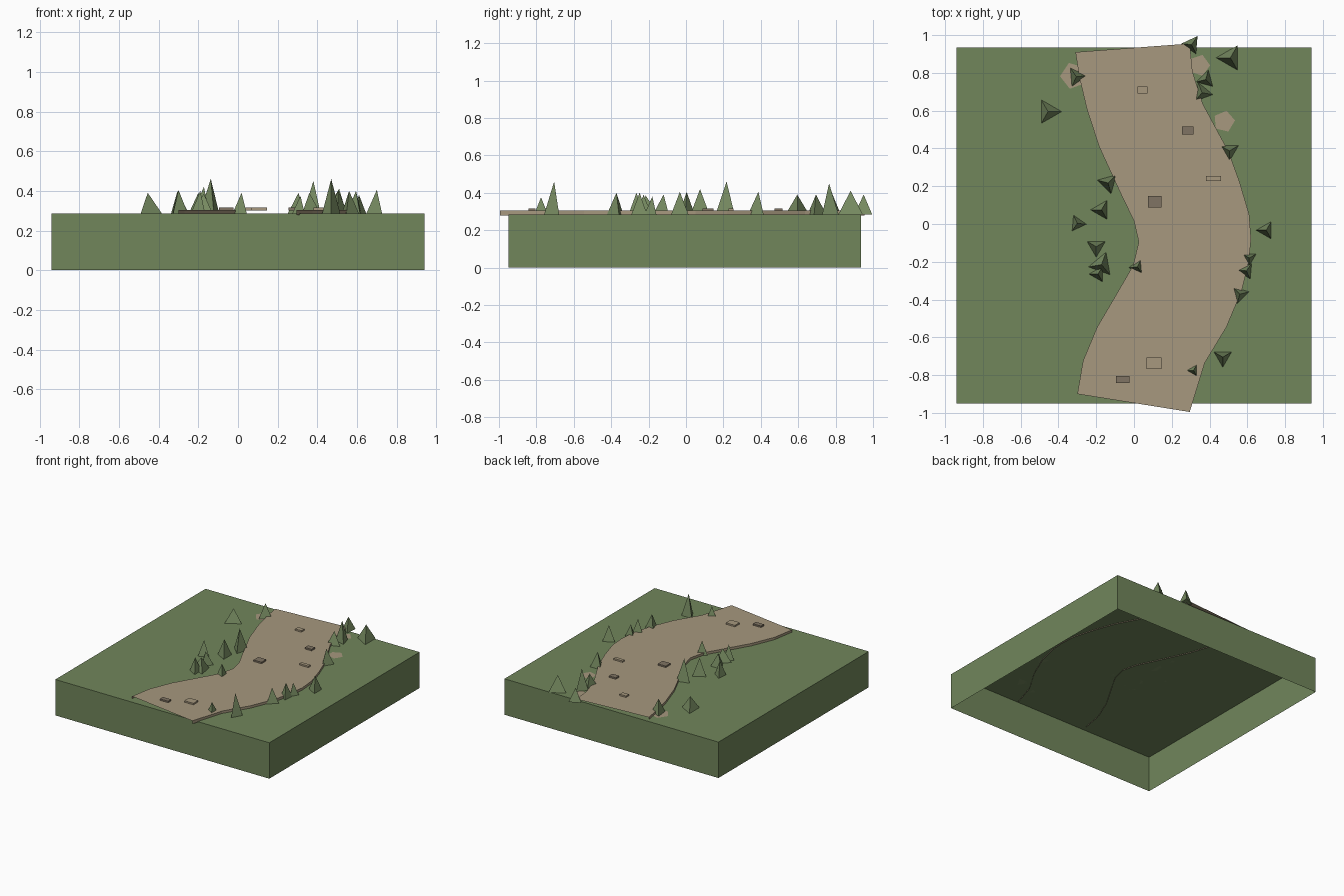
import bpy
import bmesh
from math import cos, sin, radians

cube = bpy.data.objects.get("Cube")
if cube:
    bpy.data.objects.remove(cube, do_unlink=True)

GROUND = 0.285
PATH_TOP = 0.304
PATH_BOTTOM = 0.279


def make_material(name, color):
    material = bpy.data.materials.new(name)
    material.use_nodes = True
    rgba = (*color, 1.0)
    material.diffuse_color = rgba
    material.node_tree.nodes["Principled BSDF"].inputs["Base Color"].default_value = rgba
    return material


grass = make_material("grass_green", (0.165, 0.24, 0.105))
foliage = make_material("foliage_green", (0.185, 0.26, 0.12))
dirt = make_material("dirt_tan", (0.385, 0.315, 0.21))
stone = make_material("stone_brown", (0.215, 0.175, 0.125))


def finish(name, bm, material):
    """Turn a bmesh into a linked, flat shaded object."""
    mesh = bpy.data.meshes.new(name)
    bm.to_mesh(mesh)
    bm.free()
    mesh.materials.append(material)
    obj = bpy.data.objects.new(name, mesh)
    bpy.context.collection.objects.link(obj)
    return obj


def box_mesh(center, size):
    bm = bmesh.new()
    bmesh.ops.create_cube(bm, size=1)
    bmesh.ops.scale(bm, vec=size, verts=bm.verts)
    bmesh.ops.translate(bm, vec=center, verts=bm.verts)
    return bm


def ring(bm, x, y, z, radius, angle, sides):
    """Regular polygon corners around a point, the first one at the angle."""
    turns = [radians(angle + 360 * i / sides) for i in range(sides)]
    return [bm.verts.new((x + radius * cos(t), y + radius * sin(t), z)) for t in turns]


# Ground block: hollow, open underneath
bm = box_mesh((0, -0.007, GROUND / 2), (1.88, 1.885, GROUND))
bm.normal_update()
bottom = [f for f in bm.faces if f.normal.z < -0.5]
bmesh.ops.delete(bm, geom=bottom, context="FACES")
finish("ground_block", bm, grass)

# Winding path: matching points on the left and right banks, back to front
west_bank = [(-0.31, 0.91), (-0.29, 0.78), (-0.25, 0.61), (-0.185, 0.41),
             (-0.07, 0.16), (0.0, 0.015), (0.025, -0.095), (-0.005, -0.22),
             (-0.095, -0.375), (-0.195, -0.545), (-0.27, -0.725), (-0.3, -0.9)]
east_bank = [(0.295, 0.955), (0.31, 0.805), (0.365, 0.635), (0.5, 0.385),
             (0.56, 0.22), (0.61, 0.05), (0.62, -0.08), (0.608, -0.2),
             (0.57, -0.355), (0.49, -0.545), (0.375, -0.735), (0.295, -0.995)]
bm = bmesh.new()
sections = []
for (wx, wy), (ex, ey) in zip(west_bank, east_bank):
    sections.append([bm.verts.new(p) for p in (
        (wx, wy, PATH_BOTTOM), (wx, wy, PATH_TOP),
        (ex, ey, PATH_TOP), (ex, ey, PATH_BOTTOM))])
for back, front in zip(sections, sections[1:]):
    for i in range(3):
        bm.faces.new((back[i], front[i], front[i + 1], back[i + 1]))
finish("winding_path", bm, dirt)

# Flat paving slabs on the path: x, y, width, depth, material
slabs = [
    (0.045, 0.71, 0.055, 0.037, dirt), (0.285, 0.495, 0.06, 0.043, stone),
    (0.42, 0.24, 0.08, 0.027, dirt), (0.11, 0.117, 0.07, 0.06, stone),
    (0.105, -0.737, 0.08, 0.06, dirt), (-0.06, -0.823, 0.073, 0.037, stone),
]
for x, y, width, depth, material in slabs:
    bm = box_mesh((x, y, PATH_TOP + 0.004), (width, depth, 0.016))
    finish("paving_slab", bm, material)

# Bare earth patches beside the path
for x, y, radius, angle in [(-0.32, 0.785, 0.072, 110), (0.345, 0.84, 0.058, 0),
                            (0.477, 0.543, 0.058, 5)]:
    bm = bmesh.new()
    bm.faces.new(ring(bm, x, y, GROUND + 0.002, radius, angle, 5))
    finish("earth_patch", bm, dirt)


def tree(x, y, radius, angle, top):
    """Three-sided pyramid standing on the ground."""
    bm = bmesh.new()
    base = ring(bm, x, y, GROUND, radius, angle, 3)
    tip = bm.verts.new((x, y, top))
    for i in range(3):
        bm.faces.new((base[i], base[(i + 1) % 3], tip))
    bm.faces.new(base[::-1])
    finish("pine_tree", bm, foliage)


# Trees: x, y, base radius, direction of one corner, tip height
trees = [
    (0.305, 0.95, 0.055, 175, 0.39), (0.51, 0.88, 0.075, 180, 0.41),
    (0.38, 0.765, 0.052, 195, 0.45), (0.36, 0.695, 0.058, -10, 0.39),
    (-0.305, 0.78, 0.057, 5, 0.4), (-0.455, 0.595, 0.072, 0, 0.39),
    (0.505, 0.387, 0.055, -90, 0.405), (-0.137, 0.217, 0.06, 165, 0.46),
    (-0.172, 0.075, 0.058, 180, 0.42), (-0.3, 0.003, 0.048, -5, 0.405),
    (-0.2, -0.12, 0.056, -90, 0.39), (-0.172, -0.215, 0.07, 190, 0.385),
    (-0.19, -0.265, 0.048, 180, 0.4), (0.018, -0.227, 0.046, 185, 0.39),
    (0.7, -0.033, 0.053, 180, 0.405), (0.61, -0.18, 0.042, -90, 0.38),
    (0.595, -0.248, 0.048, 175, 0.4), (0.56, -0.372, 0.052, -105, 0.4),
    (0.47, -0.705, 0.053, -90, 0.46), (0.315, -0.775, 0.042, 180, 0.375),
]
for values in trees:
    tree(*values)
